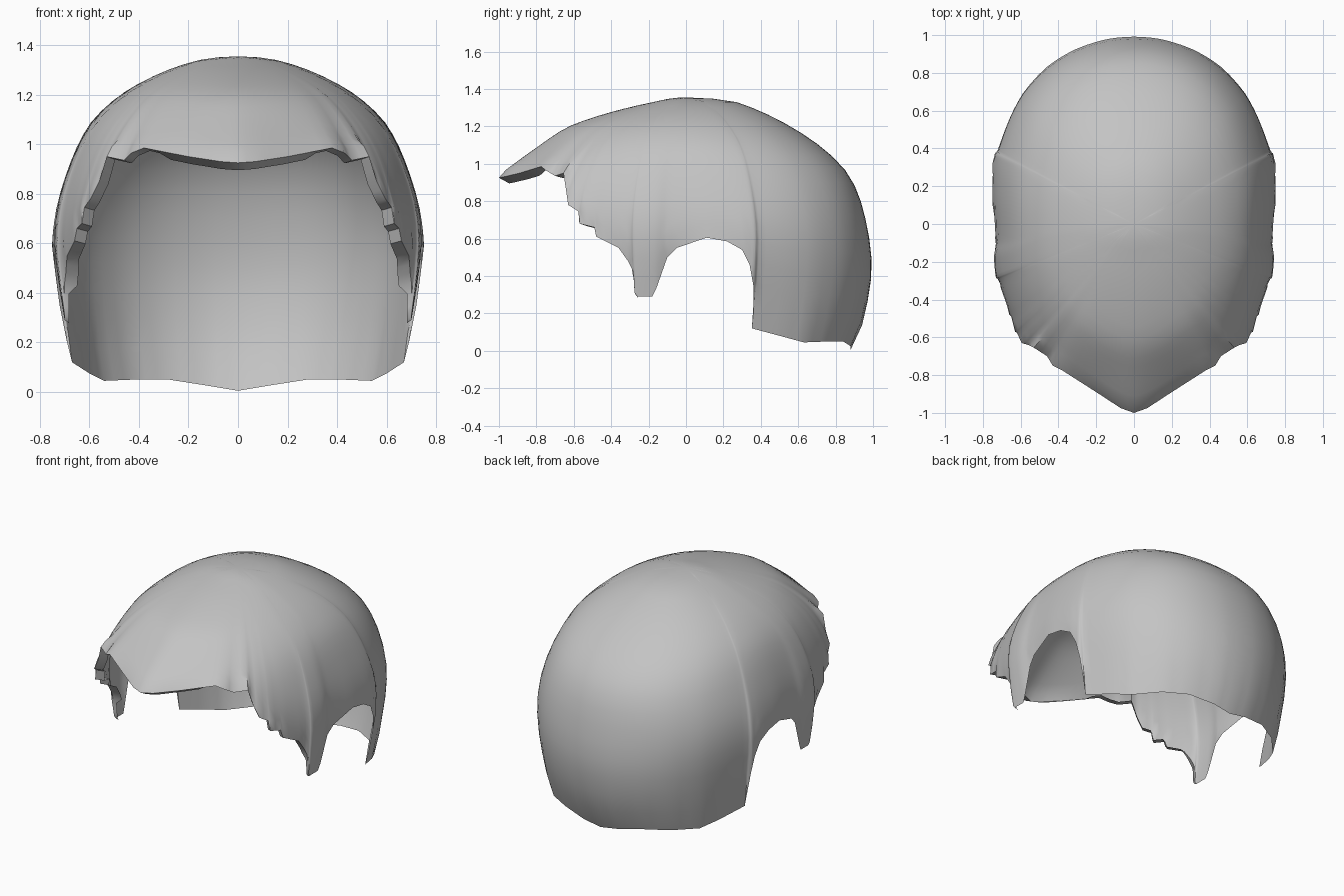
import bpy, bmesh, math

if "Cube" in bpy.data.objects:
    bpy.data.objects.remove(bpy.data.objects["Cube"])

TOP = 1.355
RINGS = 18

# Dome profile: height, half width, reach to the back, reach to the front
PROFILE = [
    (1.355, 0, 0, 0), (1.33, .20, .27, .17), (1.29, .31, .38, .35),
    (1.20, .48, .56, .63), (1.09, .60, .73, .78), (.98, .66, .85, .92),
    (.86, .705, .92, 1.0), (.75, .74, .95, 1.0), (.60, .755, .98, .95),
    (.45, .73, 1.0, .93), (.30, .70, .98, .95), (.12, .67, .93, .95),
    (0, .65, .87, .95)]

# Hairline on the right half, from the front peak round to the nape
FRONT = [
    (0, -1, .925), (.07, -.975, .93), (.2, -.89, .95), (.38, -.775, .985),
    (.43, -.75, .965), (.46, -.70, .935), (.53, -.655, .95),
    (.56, -.64, .85), (.595, -.63, .78), (.62, -.575, .745),
    (.63, -.57, .68), (.65, -.49, .66), (.66, -.48, .61), (.69, -.36, .55),
    (.695, -.31, .48), (.70, -.29, .44), (.70, -.285, .41),
    (.70, -.28, .39), (.70, -.275, .31), (.70, -.26, .29)]
SIDE_BACK = [
    (.70, -.18, .29), (.705, -.16, .33), (.715, -.10, .50), (.725, -.05, .55),
    (.75, .11, .605), (.75, .22, .585), (.745, .30, .54), (.735, .34, .46),
    (.72, .36, .35), (.69, .36, .20), (.67, .352, .12), (.60, .52, .075),
    (.54, .63, .045), (.42, .76, .05), (.28, .84, .05), (.12, .88, .025),
    (0, .88, .005)]


def profile_at(z):
    """Interpolate the dome profile; the root keeps the crown round."""
    q = math.sqrt(max(TOP - z, 0))
    for a, b in zip(PROFILE, PROFILE[1:]):
        qa, qb = math.sqrt(TOP - a[0]), math.sqrt(TOP - b[0])
        if q <= qb:
            t = (q - qa) / (qb - qa)
            return [a[i] + (b[i] - a[i]) * t for i in (1, 2, 3)]
    return PROFILE[-1][1:]


def radius(angle, z):
    """Distance from the axis to the dome, round in front and fuller behind."""
    w, back, front = profile_at(z)
    c, s = abs(math.cos(angle)), math.sin(angle)
    reach, p = (back, 2.3) if s > 0 else (front, 2.0)
    return ((c / w) ** p + (abs(s) / reach) ** p) ** (-1 / p)


def subdivide(points, step=.06):
    out = []
    for a, b in zip(points, points[1:]):
        n = max(1, math.ceil(math.dist(a, b) / step))
        out += [tuple(a[k] + (b[k] - a[k]) * i / n for k in range(3)) for i in range(n)]
    return out + [points[-1]]


# Full rim; each entry also holds the depth of the turned-in lip
front = subdivide(FRONT)
half = [(p, .055 if i < len(front) - 5 else .02) for i, p in enumerate(front)]
half += [(p, 0) for p in subdivide([FRONT[-1]] + SIDE_BACK)[1:]]
rim = half + [((-p[0], p[1], p[2]), d) for p, d in half[-2:0:-1]]

# Cap shell: columns run from the crown down to the rim
bm = bmesh.new()
crown = bm.verts.new((0, 0, TOP))
columns, lips = [], []
for (x, y, z), depth in rim:
    angle = math.atan2(y, x)
    r_rim = math.hypot(x, y)
    fit = r_rim / radius(angle, z) - 1
    col = []
    for i in range(1, RINGS + 1):
        u = i / RINGS
        h = TOP - (TOP - z) * u ** 1.8
        r = radius(angle, h) * (1 + fit * u ** 3)
        col.append(bm.verts.new((r * math.cos(angle), r * math.sin(angle), h)))
    columns.append(col)
    # Lip below the front hairline and sideburns
    r = r_rim - depth
    drop = .03 if abs(x) < .3 else .012
    lips.append(bm.verts.new((r * math.cos(angle), r * math.sin(angle), z - drop))
                if depth else None)

count = len(columns)
for i in range(count):
    j = (i + 1) % count
    a, b = columns[i], columns[j]
    bm.faces.new((crown, a[0], b[0]))
    for k in range(RINGS - 1):
        bm.faces.new((a[k], a[k + 1], b[k + 1], b[k]))
    if lips[i] and lips[j]:
        bm.faces.new((a[-1], lips[i], lips[j], b[-1]))

# Relax the dome while the rim stays put
inner = [v for col in columns for v in col[2:-2]]
for _ in range(3):
    bmesh.ops.smooth_vert(bm, verts=inner, factor=.4,
                          use_axis_x=True, use_axis_y=True, use_axis_z=True)

mesh = bpy.data.meshes.new("hair_cap")
bm.to_mesh(mesh)
bm.free()
cap = bpy.data.objects.new("hair_cap", mesh)
bpy.context.collection.objects.link(cap)

grey = bpy.data.materials.new("plain grey")
grey.diffuse_color = (.55, .55, .55, 1)
grey.use_nodes = True
grey.node_tree.nodes["Principled BSDF"].inputs["Base Color"].default_value = grey.diffuse_color
mesh.materials.append(grey)

bpy.context.view_layer.objects.active = cap
cap.select_set(True)
bpy.ops.object.shade_smooth_by_angle(angle=math.radians(50))
